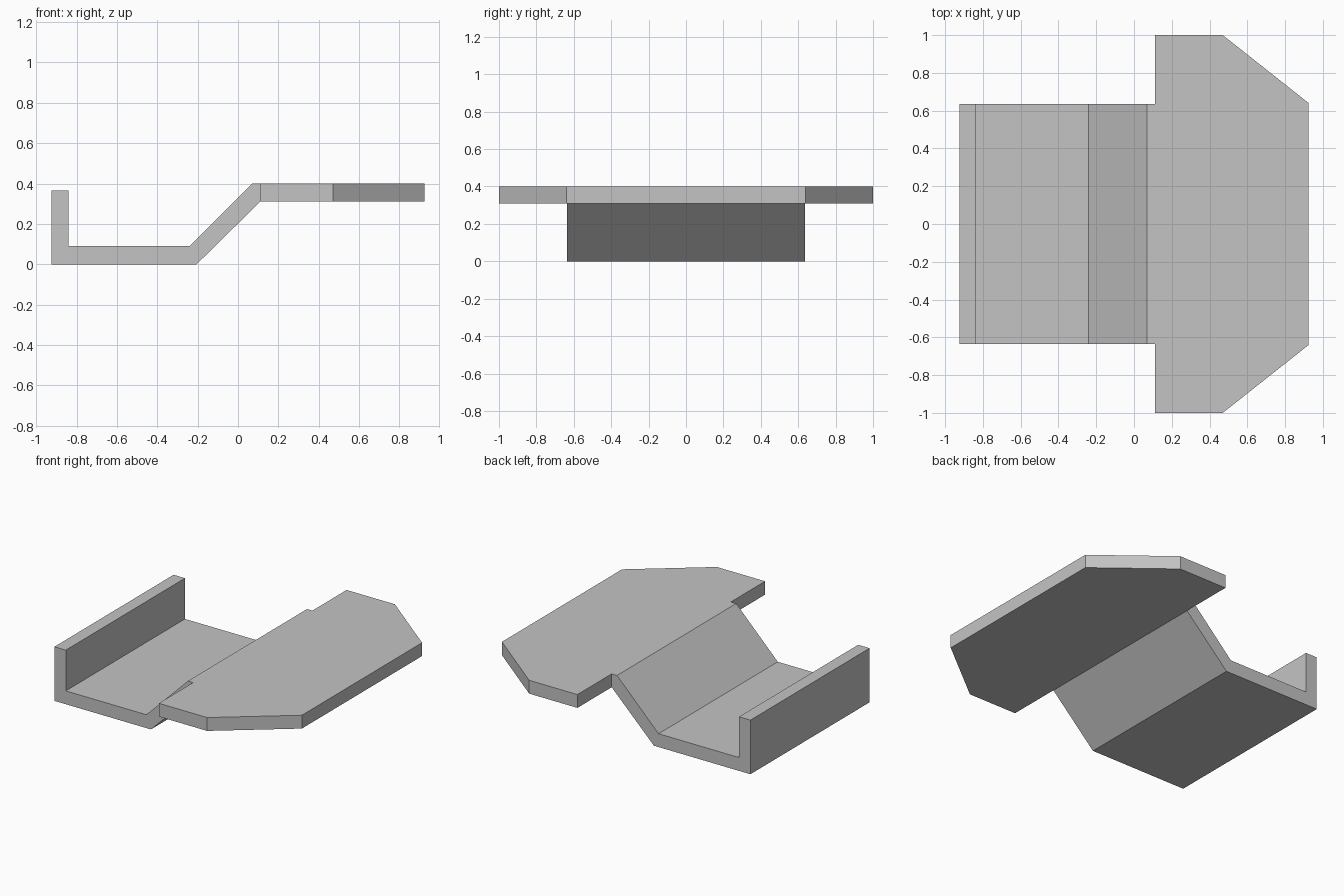
import bpy
import bmesh
from mathutils import Vector

cube = bpy.data.objects.get("Cube")
if cube:
    bpy.data.objects.remove(cube, do_unlink=True)

grey = bpy.data.materials.new("plain grey")
grey.use_nodes = True
grey.diffuse_color = (0.55, 0.55, 0.55, 1)
grey.node_tree.nodes["Principled BSDF"].inputs["Base Color"].default_value = grey.diffuse_color

HALF = 0.635      # half width of the folded strip
JOIN = 0.11       # x where the strip meets the plate
LOW, HIGH = 0.31, 0.4


def extrude_outline(bm, points, offset):
    """Turn a closed outline into a solid of constant depth."""
    face = bm.faces.new([bm.verts.new(p) for p in points])
    new = bmesh.ops.extrude_face_region(bm, geom=[face], use_keep_orig=True)["geom"]
    verts = [g for g in new if isinstance(g, bmesh.types.BMVert)]
    bmesh.ops.translate(bm, verts=verts, vec=Vector(offset))


bm = bmesh.new()

# Folded strip: upright lip, low floor and sloping riser
profile = [(-0.925, 0), (-0.205, 0), (JOIN, LOW), (JOIN, HIGH), (0.07, HIGH),
           (-0.24, 0.09), (-0.84, 0.09), (-0.84, 0.365), (-0.925, 0.365)]
extrude_outline(bm, [(x, -HALF, z) for x, z in profile], (0, 2 * HALF, 0))

# Wide raised plate with two clipped corners
half_plate = [(JOIN, HALF), (JOIN, 1), (0.47, 1), (0.925, 0.64)]
outline = half_plate + [(x, -y) for x, y in reversed(half_plate)]
extrude_outline(bm, [(x, y, LOW) for x, y in outline], (0, 0, HIGH - LOW))

# Open the touching walls and weld strip and plate into one solid
inner = [f for f in bm.faces
         if all(abs(v.co.x - JOIN) < 0.001 and abs(v.co.y) < HALF + 0.001 for v in f.verts)]
bmesh.ops.delete(bm, geom=inner, context='FACES')
bmesh.ops.remove_doubles(bm, verts=bm.verts[:], dist=0.0005)
bmesh.ops.recalc_face_normals(bm, faces=bm.faces[:])

mesh = bpy.data.meshes.new("stepped_bracket")
bm.to_mesh(mesh)
bm.free()
mesh.materials.append(grey)
bracket = bpy.data.objects.new("stepped_bracket", mesh)
bpy.context.collection.objects.link(bracket)
